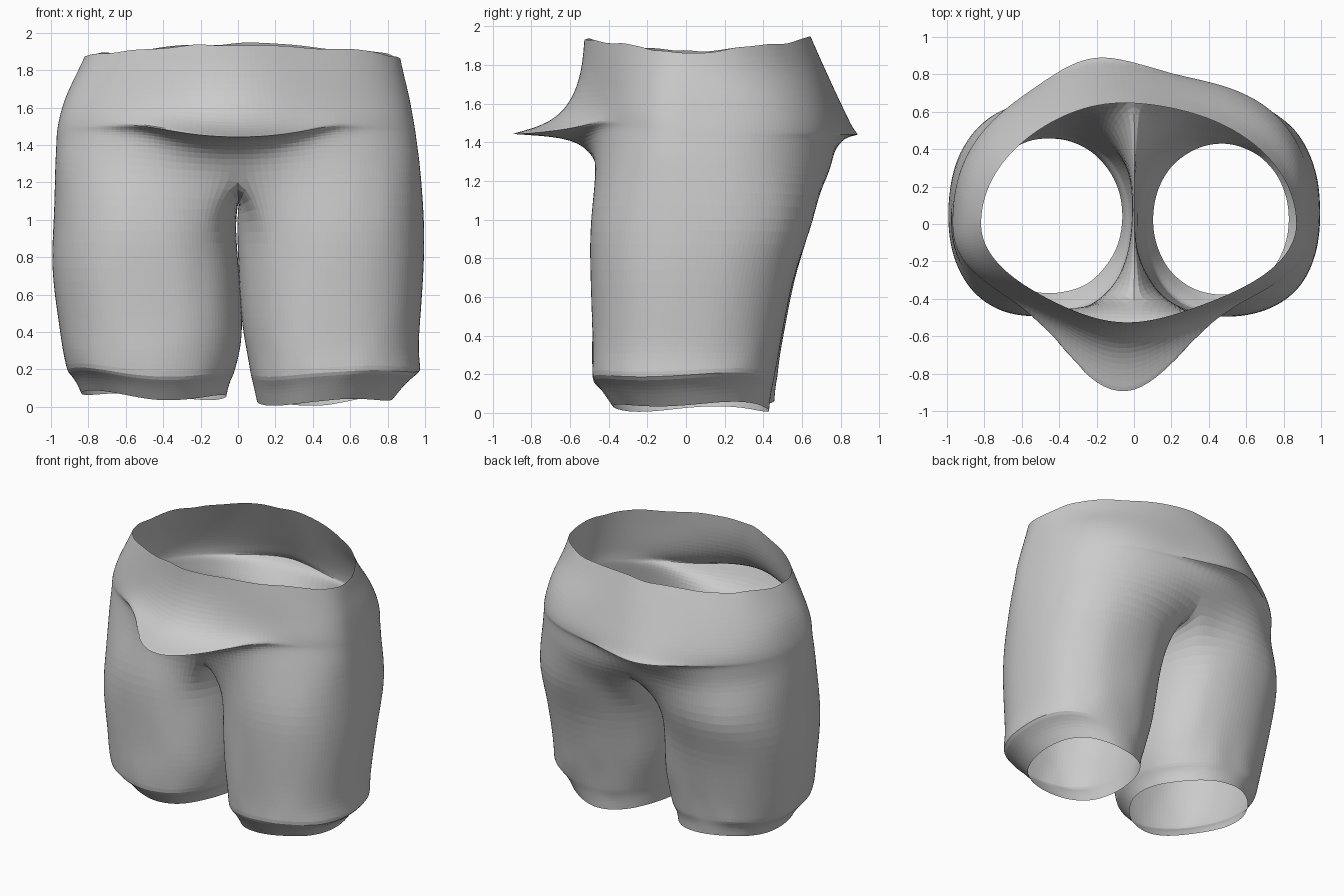
import bpy, bmesh, math, random

if "Cube" in bpy.data.objects:
    bpy.data.objects.remove(bpy.data.objects["Cube"])

random.seed(4)
bm = bmesh.new()
crease = bm.edges.layers.float.new("crease_edge")


def spow(v, p):
    return math.copysign(abs(v) ** (2 / p), v)


def bell(x, c, w):
    return math.exp(-((x - c) / w) ** 2)


def bridge(a, b):
    n = len(a)
    for i in range(n):
        j = (i + 1) % n
        bm.faces.new((a[i], a[j], b[j], b[i]))


# Seat rings: z, left, right, front, belly bulge, back, rump bulge, squareness, side lift, belly-line lift
seat = [
    (1.94, .82, .87, .45, .08, .635, .02, 2.0, -.07, 0),
    (1.80, .87, .89, .46, .08, .69, .03, 2.1, -.03, 0),
    (1.65, .93, .92, .46, .12, .74, .05, 2.2, 0, .01),
    (1.53, .96, .94, .46, .21, .78, .07, 2.3, 0, .05),
    (1.47, .97, .95, .46, .34, .79, .09, 2.3, 0, .07),
    (1.44, .972, .954, .46, .47, .79, .12, 2.3, 0, .07),
    (1.425, .973, .956, .465, .16, .78, .05, 2.3, 0, .06),
    (1.36, .975, .965, .49, .01, .775, .0, 2.3, 0, .05),
    (1.23, .98, .975, .53, -.11, .77, -.09, 2.3, .06, .02),
]
N = 48
rings = []
for k, (z, xl, xr, yf, fb, yb, bb, p, side, lift) in enumerate(seat):
    ring = []
    for i in range(N):
        t = 2 * math.pi * i / N
        s, c = math.sin(t), math.cos(t)
        q = p + .35 if s > 0 and c < 0 and k > 1 else p   # fuller right rump
        x = (xr if s > 0 else xl) * spow(s, q)
        if c > 0:
            y = -yf * spow(c, q) - fb * bell(x, -.06, .39) * min(1, c * 3)
        else:
            y = -yb * spow(c, q) + bb * bell(x, -.2, .3) * min(1, -c * 3)
        zz = z + side * s * s + lift * min(1, (x / .5) ** 2) * max(0, c) ** .5
        if k == 0:
            zz += random.uniform(-.012, .012)
        ring.append(bm.verts.new((x, y, zz)))
    rings.append(ring)
for a, b in zip(rings, rings[1:]):
    bridge(a, b)

# Sharp fold under the belly and rump, fading out at the sides
fold = rings[5]
for i in range(N):
    e = bm.edges.get((fold[i], fold[(i + 1) % N]))
    e[crease] = .8 * bell(fold[i].co.x, -.06, .45)

# Crotch seam running from back to front
base = rings[-1]
back, front = base[N // 2], base[0]
seam = []
for i in range(1, 8):
    f = i / 8
    co = back.co.lerp(front.co, f)
    co.x = .01
    co.z -= .1 * math.sin(math.pi * f)
    seam.append(bm.verts.new(co))

# Legs: z, inner x, outer x, front, back, squareness (turned-in hem at the end)
legs = {
    1: [(1.0, -.01, 1.0, .50, .67, 2.3), (.75, .0, .998, .50, .57, 2.3),
        (.45, .015, .975, .49, .51, 2.3), (.3, .045, .965, .49, .48, 2.3),
        (.17, .065, .98, .49, .455, 2.3), (.11, .08, .90, .44, .44, 2.1),
        (.02, .10, .83, .38, .43, 2.05)],
    -1: [(1.0, .015, .985, .50, .67, 2.3), (.75, -.005, 1.005, .50, .57, 2.3),
         (.45, -.03, .96, .49, .52, 2.3), (.3, -.015, .94, .49, .49, 2.3),
         (.17, .02, .915, .485, .475, 2.3), (.12, .045, .87, .43, .465, 2.1),
         (.05, .06, .84, .375, .46, 2.05)],
}
M = 32
for sgn, rows in legs.items():
    prev = [base[(sgn * i) % N] for i in range(N // 2 + 1)] + seam
    for k, (z, xi, xo, yf, yb, p) in enumerate(rows):
        ring = []
        for i in range(M):
            t = -math.pi / 4 + 2 * math.pi * i / M
            x = (xi + xo) / 2 + (xo - xi) / 2 * spow(math.sin(t), p)
            c = spow(math.cos(t), p)
            y = (yb - yf) / 2 - (yb + yf) / 2 * c
            wave = .015 * math.sin(3 * t + sgn) if k > 3 else 0
            # outer side of the hem rides higher
            rise = .03 * max(0, math.sin(t)) if k > 3 else 0
            w = .007 if k < 5 else .004
            ring.append(bm.verts.new((sgn * x, y + random.uniform(-w, w), z + wave + rise)))
        bridge(prev, ring)
        if k == 4:
            for i in range(M):
                bm.edges.get((ring[i], ring[(i + 1) % M]))[crease] = .4
        prev = ring

bmesh.ops.recalc_face_normals(bm, faces=bm.faces)
mesh = bpy.data.meshes.new("shorts")
bm.to_mesh(mesh)
bm.free()
shorts = bpy.data.objects.new("shorts", mesh)
bpy.context.collection.objects.link(shorts)
sub = shorts.modifiers.new("soft_cloth", 'SUBSURF')
sub.levels = sub.render_levels = 2
